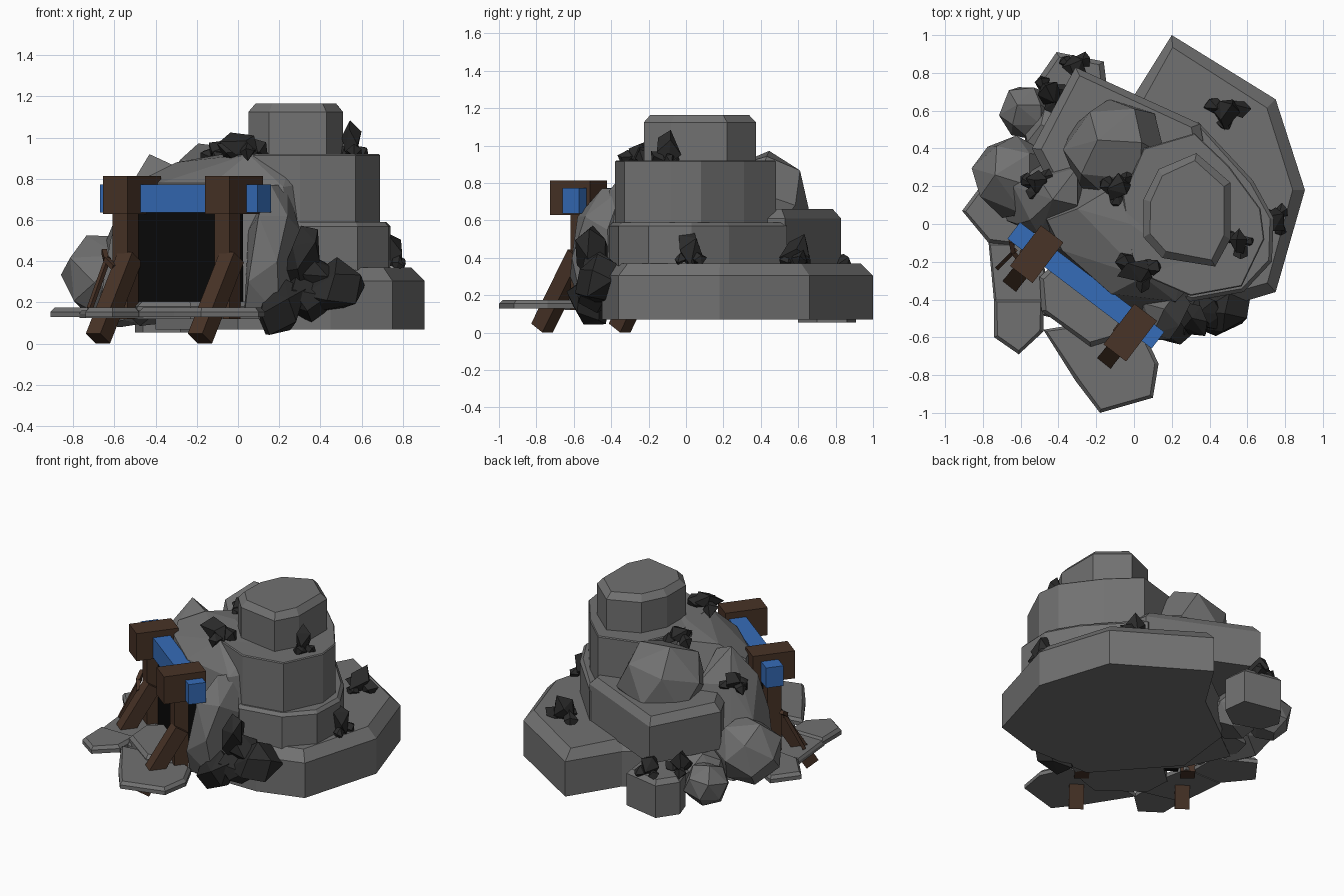
import bpy, bmesh, math, random
from mathutils import Vector, Euler


def mat(name, r, g, b):
    m = bpy.data.materials.new(name)
    m.diffuse_color = (r, g, b, 1)
    return m


STONE = mat("stone", 0.165, 0.165, 0.165)
COAL = mat("coal", 0.024, 0.024, 0.024)
WOOD = mat("wood", 0.065, 0.033, 0.02)
BLUE = mat("blue_paint", 0.036, 0.15, 0.48)
DARK = mat("dark_opening", 0.003, 0.003, 0.003)


def finish(bm, name, material=STONE):
    bmesh.ops.recalc_face_normals(bm, faces=bm.faces[:])
    me = bpy.data.meshes.new(name)
    bm.to_mesh(me)
    bm.free()
    me.materials.append(material)
    ob = bpy.data.objects.new(name, me)
    bpy.context.collection.objects.link(ob)
    return ob


def slab(name, pts, z0, z1, ch=0.04):
    """Polygon prism with a chamfered top edge."""
    bm = bmesh.new()
    c = sum((Vector(p) for p in pts), Vector((0, 0))) / len(pts)
    rings = []
    for z, inset in ((z0, 0), (z1 - ch, 0), (z1, ch)):
        ring = []
        for p in pts:
            d = Vector(p) - c
            q = c + d * (1 - inset / d.length)
            ring.append(bm.verts.new((q.x, q.y, z)))
        rings.append(ring)
    n = len(pts)
    bm.faces.new(rings[0])
    bm.faces.new(rings[2])
    for a, b in zip(rings, rings[1:]):
        for i in range(n):
            j = (i + 1) % n
            bm.faces.new((a[i], a[j], b[j], b[i]))
    return finish(bm, name)


def hull(name, pts, material=STONE):
    bm = bmesh.new()
    for p in pts:
        bm.verts.new(p)
    r = bmesh.ops.convex_hull(bm, input=bm.verts[:])
    junk = {g for g in r["geom_interior"] + r["geom_unused"] if isinstance(g, bmesh.types.BMVert)}
    bmesh.ops.delete(bm, geom=list(junk), context='VERTS')
    bmesh.ops.dissolve_limit(bm, angle_limit=math.radians(9), verts=bm.verts[:], edges=bm.edges[:])
    return finish(bm, name, material)


def rock(name, c, size, seed, rot=(0, 0, 0), jitter=0.1, material=STONE, n=18):
    """Faceted convex stone from n points spread over an ellipsoid."""
    rng = random.Random(seed)
    e = Euler(rot)
    pts = []
    for i in range(n):
        z = 1 - (2 * i + 1) / n
        r, a = math.sqrt(1 - z * z), i * 2.39996
        p = Vector((r * math.cos(a) * size[0], r * math.sin(a) * size[1], z * size[2]))
        p *= rng.uniform(1 - jitter, 1 + jitter)
        p.rotate(e)
        pts.append(p + Vector(c))
    return hull(name, pts, material)


def coal_pile(name, c, r, h, seed):
    """One large shard with flatter lumps around it."""
    rng = random.Random(seed)
    rock(name + "_shard", (c[0], c[1], c[2] + h * 0.4), (r * 0.75, r * 0.6, h * 0.62), seed,
         (rng.uniform(-.3, .3), rng.uniform(-.3, .3), rng.random() * 3), 0.2, COAL, 8)
    for i in range(3):
        a = i * math.pi * 2 / 3 + rng.random()
        s = r * rng.uniform(0.42, 0.58)
        rock(f"{name}_lump_{i}", (c[0] + 0.55 * r * math.cos(a), c[1] + 0.55 * r * math.sin(a), c[2] + s * 0.3),
             (s, s * 0.75, s * 0.8), seed + i, (rng.random(), rng.random(), a), 0.2, COAL, 8)


def box(name, c, size, rot, material):
    bm = bmesh.new()
    bmesh.ops.create_cube(bm, size=1)
    ob = finish(bm, name, material)
    ob.location, ob.scale, ob.rotation_euler = c, size, rot
    return ob


def bar(name, a, b, w, material):
    """Square timber from a to b."""
    a, b = Vector(a), Vector(b)
    rot = (b - a).to_track_quat('Z', 'Y').to_euler()
    return box(name, (a + b) / 2, (w, w, (b - a).length), rot, material)


# Stepped rock tiers
slab("base_tier", [(0.2, 1.0), (0.75, 0.66), (0.905, 0.18), (0.75, -0.36), (0.45, -0.45),
                   (0.0, -0.45), (-0.4, 0.0), (-0.35, 0.42), (0.0, 0.68)], 0.07, 0.37, 0.065)
slab("second_tier", [(0.34, 0.54), (0.63, 0.23), (0.74, 0.03), (0.73, -0.2), (0.58, -0.36),
                     (0.3, -0.41), (-0.1, -0.2), (-0.1, 0.4)], 0.3, 0.59, 0.02)
slab("back_block", [(-0.54, 0.4), (-0.31, 0.83), (0.35, 0.53), (0.4, 0.25), (0.0, 0.05),
                    (-0.4, 0.12)], 0.36, 0.66, 0.05)
slab("third_tier", [(0.32, 0.48), (0.5, 0.31), (0.67, 0.08), (0.69, -0.08), (0.57, -0.33),
                    (0.3, -0.38), (0.0, -0.25), (-0.06, 0.15), (0.05, 0.4)], 0.55, 0.92, 0.006)
slab("top_cap", [(0.33, 0.375), (0.13, 0.29), (0.05, 0.13), (0.05, -0.07), (0.15, -0.18),
                 (0.43, -0.225), (0.51, -0.08), (0.51, 0.22)], 0.9, 1.165, 0.04)

# Rock mass over and behind the entrance
hull("entrance_rock", [(-0.6, 0.2, 0.12), (-0.45, -0.12, 0.12), (0.05, -0.5, 0.12), (0.3, -0.45, 0.12),
                       (0.3, 0.1, 0.12), (-0.4, 0.35, 0.12), (-0.46, 0.02, 0.8), (-0.38, -0.14, 0.78),
                       (-0.12, -0.37, 0.78), (0.22, -0.41, 0.76), (0.33, -0.3, 0.78), (-0.3, 0.08, 0.88),
                       (-0.02, 0.0, 0.93), (0.05, -0.28, 0.92), (0.26, -0.2, 0.92), (-0.1, 0.2, 0.9)])
hull("left_peak", [(-0.43, 0.13, 0.92), (-0.3, 0.1, 0.86), (-0.55, 0.02, 0.72), (-0.5, 0.24, 0.72),
                   (-0.62, 0.0, 0.5), (-0.64, 0.2, 0.5), (-0.68, 0.02, 0.14), (-0.6, 0.35, 0.14),
                   (-0.3, 0.3, 0.7), (-0.3, -0.1, 0.14), (-0.2, 0.4, 0.14), (-0.5, -0.06, 0.65)])
hull("right_pillar", [(0.03, -0.55, 0.13), (0.05, -0.62, 0.3), (0.2, -0.55, 0.13), (0.28, -0.4, 0.2),
                      (0.3, -0.42, 0.55), (0.24, -0.34, 0.77), (0.16, -0.45, 0.77), (0.1, -0.58, 0.62),
                      (0.24, -0.54, 0.62), (0.05, -0.42, 0.55), (0.1, -0.3, 0.2), (0.19, -0.61, 0.4)])

# Boulders
rock("upper_boulder", (-0.1, 0.4, 0.71), (0.29, 0.27, 0.28), 3, (0.1, 0.2, 0.4), 0.05)
rock("left_boulder", (-0.64, 0.25, 0.32), (0.22, 0.23, 0.22), 5, (0.3, 0, 0.2), 0.05)
rock("back_left_boulder", (-0.57, 0.59, 0.21), (0.15, 0.15, 0.15), 8, (0, 0.3, 0.5), 0.06)
rock("inner_boulder", (-0.42, 0.46, 0.23), (0.18, 0.18, 0.16), 9, (0, 0, 0), 0.06)
slab("back_left_stump", [(-0.5, 0.78), (-0.41, 0.91), (-0.16, 0.86), (-0.14, 0.7), (-0.28, 0.6),
                         (-0.46, 0.66)], 0.055, 0.3, 0.03)

# Flat paving stones
slab("front_paving", [(-0.48, -0.56), (-0.31, -0.83), (-0.18, -1.0), (0.1, -0.92), (0.13, -0.74),
                      (0.05, -0.57), (-0.12, -0.5)], 0.13, 0.175, 0.02)
slab("doorway_paving", [(-0.5, -0.28), (-0.49, -0.46), (-0.23, -0.65), (-0.1, -0.61), (0.1, -0.5),
                        (-0.3, -0.1)], 0.12, 0.205, 0.025)
slab("left_front_paving", [(-0.74, -0.4), (-0.74, -0.6), (-0.61, -0.69), (-0.48, -0.57), (-0.48, -0.4)],
     0.13, 0.175, 0.02)
slab("middle_paving", [(-0.74, -0.42), (-0.77, -0.1), (-0.5, -0.1), (-0.42, -0.5)], 0.125, 0.16, 0.015)
slab("left_paving", [(-0.91, 0.07), (-0.79, 0.23), (-0.55, 0.1), (-0.55, -0.12), (-0.77, -0.1)],
     0.13, 0.175, 0.02)

# Dark opening and blue lintel
A = (0, 0, -0.65)
box("tunnel_opening", (-0.23, -0.32, 0.4), (0.6, 0.05, 0.54), A, DARK)
box("blue_lintel", (-0.255, -0.325, 0.705), (0.96, 0.11, 0.135), A, BLUE)

# Timber supports: post, cap block and slanted brace on each side
for side, x, y in (("left", -0.515, -0.16), ("right", -0.02, -0.575)):
    box(side + "_cap_block", (x, y, 0.722), (0.15, 0.27, 0.185), A, WOOD)
    box(side + "_post", (x - 0.03, y + 0.02, 0.39), (0.09, 0.09, 0.54), A, WOOD)
    bar(side + "_brace", (x - 0.165, y - 0.195, 0.025), (x - 0.01, y, 0.42), 0.09, WOOD)

# Leaning pickaxe
bar("pick_handle", (-0.72, -0.23, 0.17), (-0.63, -0.14, 0.42), 0.022, WOOD)
bar("pick_head_a", (-0.64, -0.15, 0.41), (-0.6, -0.2, 0.37), 0.025, WOOD)
bar("pick_head_b", (-0.64, -0.15, 0.41), (-0.65, -0.09, 0.45), 0.025, WOOD)

# Coal heap beside the right pillar
for i, (c, s, r) in enumerate([((0.2, -0.52, 0.17), (0.12, 0.11, 0.16), (0.3, 0.6, 0)),
                               ((0.31, -0.5, 0.42), (0.08, 0.1, 0.18), (0.3, 0.25, 0.4)),
                               ((0.46, -0.48, 0.27), (0.18, 0.12, 0.13), (0, -0.4, 0.3)),
                               ((0.33, -0.47, 0.22), (0.14, 0.13, 0.12), (0.5, 0.2, 0.8)),
                               ((0.38, -0.47, 0.34), (0.1, 0.1, 0.09), (0.2, 0.5, 1.2))]):
    rock(f"coal_heap_{i}", c, s, 20 + i, r, 0.1, COAL, 12)

# Scattered coal piles: x, y, z, radius, height
for i, (x, y, z, r, h) in enumerate([(0.02, -0.25, 0.92, 0.13, 0.11), (0.55, -0.1, 0.92, 0.09, 0.17),
                                     (-0.08, 0.19, 0.89, 0.11, 0.11), (0.49, 0.6, 0.37, 0.12, 0.15),
                                     (0.75, 0.02, 0.38, 0.1, 0.18), (-0.51, 0.22, 0.7, 0.1, 0.12),
                                     (-0.31, 0.83, 0.3, 0.1, 0.14), (-0.45, 0.69, 0.3, 0.11, 0.14)]):
    coal_pile(f"coal_pile_{i}", (x, y, z), r, h, 40 + 10 * i)
